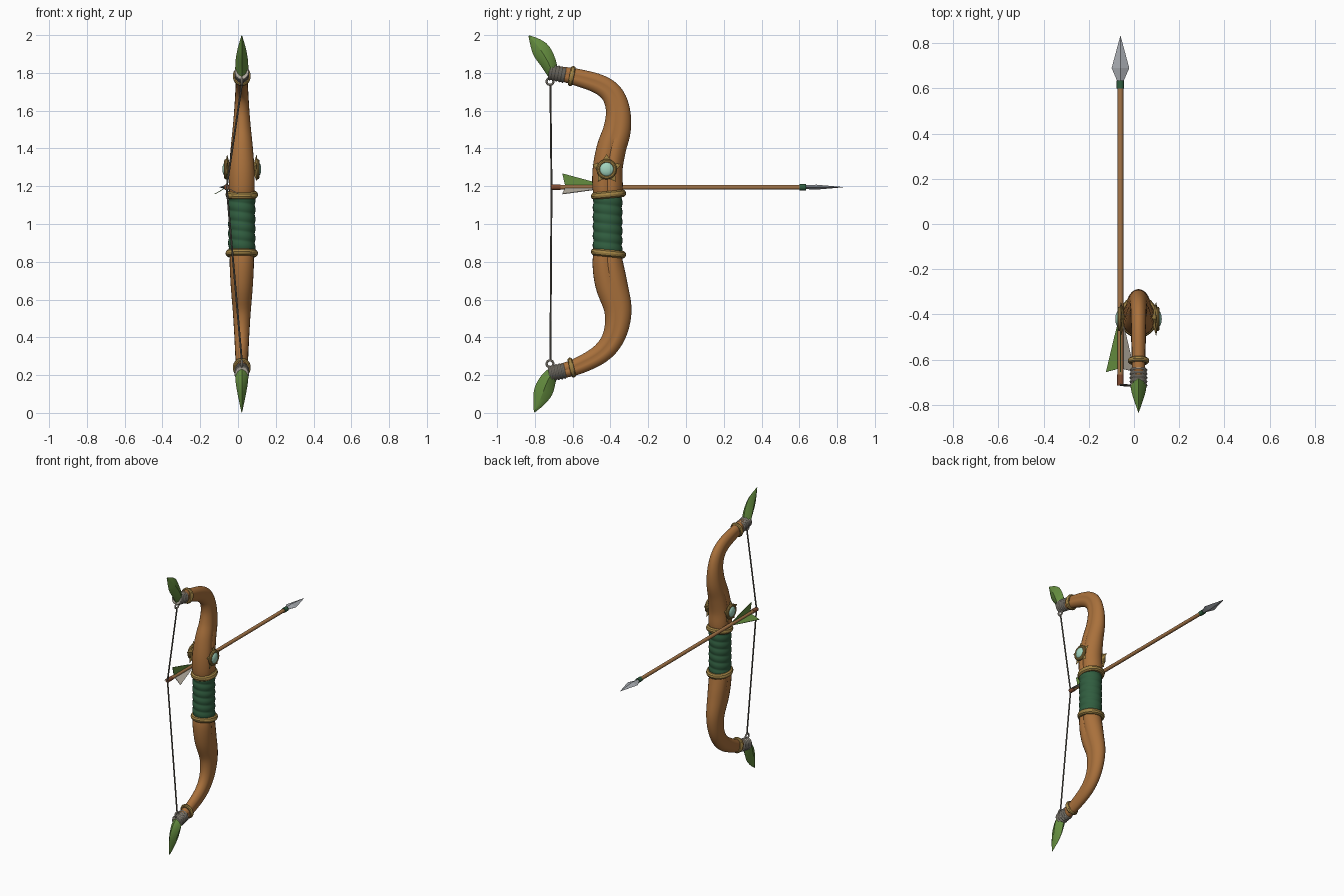
import bpy
from math import sin, cos, pi, tau, exp
from mathutils import Vector

if "Cube" in bpy.data.objects:
    bpy.data.objects.remove(bpy.data.objects["Cube"])

CX, AX, AZ = 0.02, -0.06, 1.195      # bow plane x, arrow x and z


def mat(name, r, g, b):
    m = bpy.data.materials.new(name)
    m.diffuse_color = (r, g, b, 1)
    m.use_nodes = True
    m.node_tree.nodes["Principled BSDF"].inputs["Base Color"].default_value = m.diffuse_color
    return m


WOOD = mat("wood", .40, .165, .045)
SHAFT = mat("shaft_wood", .38, .18, .065)
NOCK = mat("nock_brown", .22, .07, .03)
GRIP = mat("grip_green", .03, .11, .05)
GOLD = mat("gold", .36, .23, .06)
LEAF = mat("leaf_green", .13, .27, .05)
CLOTH = mat("cloth", .46, .42, .35)
CORD = mat("cord", .13, .12, .10)
STEEL = mat("steel", .38, .40, .43)
GEM = mat("gem", .36, .66, .52)


def finish(ob, name, m, angle=0.6):
    ob.name = name
    ob.data.materials.append(m)
    bpy.ops.object.select_all(action='DESELECT')
    ob.select_set(True)
    bpy.context.view_layer.objects.active = ob
    if angle:
        bpy.ops.object.shade_smooth_by_angle(angle=angle)
    return ob


def mesh(name, verts, faces, m, angle=0.6):
    me = bpy.data.meshes.new(name)
    me.from_pydata(verts, [], faces)
    ob = bpy.data.objects.new(name, me)
    bpy.context.collection.objects.link(ob)
    return finish(ob, name, m, angle)


def smooth(keys, steps):
    """Catmull-Rom through key tuples."""
    ks = [Vector(k) for k in keys]
    out = []
    for i in range(len(ks) - 1):
        a, b, c, d = ks[max(i - 1, 0)], ks[i], ks[i + 1], ks[min(i + 2, len(ks) - 1)]
        for j in range(steps):
            t = j / steps
            out.append(0.5 * (2 * b + (c - a) * t + (2 * a - 5 * b + 4 * c - d) * t * t
                              + (3 * b - a - 3 * c + d) * t ** 3))
    return out + [ks[-1]]


def loft(name, rows, n, m, shape=lambda a, i: 1.0, angle=0.6):
    """Rows of (y, z, radius in the bow plane, radius in x)."""
    verts, faces = [], []
    for i, (y, z, ry, rx) in enumerate(rows):
        p, q = rows[max(i - 1, 0)], rows[min(i + 1, len(rows) - 1)]
        t = Vector((q[0] - p[0], q[1] - p[1])).normalized()
        for k in range(n):
            a = tau * k / n
            f = shape(a, i)
            o = ry * sin(a) * f
            verts.append((CX + rx * cos(a) * f, y + t.y * o, z - t.x * o))
    L = len(rows)
    for i in range(L - 1):
        for k in range(n):
            k2 = (k + 1) % n
            faces.append((i * n + k, i * n + k2, (i + 1) * n + k2, (i + 1) * n + k))
    faces += [tuple(reversed(range(n))), tuple(range((L - 1) * n, L * n))]
    return mesh(name, verts, faces, m, angle)


def ring(name, loc, R, r, rot, m, sx=1.0):
    bpy.ops.mesh.primitive_torus_add(location=loc, rotation=rot, major_radius=R, minor_radius=r,
                                     major_segments=28, minor_segments=10)
    ob = bpy.context.object
    ob.scale.x = sx
    return finish(ob, name, m)


def rod(name, a, b, r, m, n=12):
    a, b = Vector(a), Vector(b)
    bpy.ops.mesh.primitive_cylinder_add(vertices=n, radius=r, depth=(b - a).length, location=(a + b) / 2)
    ob = bpy.context.object
    ob.rotation_euler = (b - a).to_track_quat('Z', 'Y').to_euler()
    return finish(ob, name, m)


# Bow body: one continuous limb with a groove along each side
body = [(-.69, .215, .036, .030), (-.58, .245, .044, .033), (-.45, .315, .052, .038),
        (-.38, .41, .060, .043), (-.36, .54, .072, .052), (-.395, .68, .085, .064),
        (-.415, .80, .080, .070), (-.415, .90, .066, .064), (-.415, 1.10, .066, .064),
        (-.415, 1.19, .080, .074), (-.415, 1.29, .079, .073), (-.395, 1.40, .078, .064),
        (-.365, 1.50, .073, .053), (-.36, 1.60, .064, .044), (-.39, 1.685, .058, .038),
        (-.46, 1.74, .052, .035), (-.59, 1.78, .044, .032), (-.69, 1.80, .036, .030)]
loft("bow_body", smooth(body, 5), 28, WOOD, lambda a, i: 1 - .17 * exp(-(sin(a) / .22) ** 2))

# Grip with spiral wrapping
grip = [(-.415, .85 + .30 * i / 60, .076, .070) for i in range(61)]
loft("grip_wrap", grip, 28, GRIP,
     lambda a, i: .97 + .07 * abs(sin(pi * (i * .30 / 60 / .05 + a / tau))), 1.0)

# Gold rings at the grip
for nm, z, tilt in (("upper", 1.155, .1), ("lower", .845, -.1)):
    ring(nm + "_grip_ring", (CX, -.41, z), .074, .020, (tilt, 0, 0), GOLD, .92)

# Limb ends: gold ring, cloth binding, leaf tip and string loop
leaves = {
    "upper": [(-.70, 1.78, .026, .034), (-.728, 1.852, .042, .034), (-.765, 1.915, .048, .025),
              (-.797, 1.957, .032, .014), (-.832, 1.997, .003, .002)],
    "lower": [(-.70, .225, .026, .034), (-.73, .175, .043, .034), (-.755, .115, .050, .025),
              (-.777, .06, .033, .014), (-.803, .004, .003, .002)]}
for nm, zr, rot, z0, z1, ze in (("upper", 1.783, 1.37, 1.788, 1.805, 1.755),
                                ("lower", .24, 1.81, .224, .207, .26)):
    ring(nm + "_limb_ring", (CX, -.605, zr), .041, .013, (rot, 0, 0), GOLD, .88)
    bind = []
    for i in range(21):
        t, r = i / 20, .037 + .004 * (i % 4 in (1, 2))
        bind.append((-.64 - .085 * t, z0 + (z1 - z0) * t, r + .002, r - .002))
    loft(nm + "_cloth_binding", bind, 20, CLOTH)
    # pinched section gives the leaf its sharp rims and midrib
    loft(nm + "_leaf_tip", smooth(leaves[nm], 3), 8, LEAF,
         lambda a, i: 1 - .12 * abs(sin(2 * a)), .5)
    ring(nm + "_string_loop", (CX, -.72, ze), .018, .006, (0, pi / 2, 0), CLOTH)

# Bowstring, pulled aside to the arrow nock
for nm, z in (("upper", 1.738), ("lower", .278)):
    rod(nm + "_bowstring", (CX, -.718, z), (AX, -.712, AZ), .005, CORD, 8)

# Jewelled ornaments on both sides
for nm, s in (("right", 1), ("left", -1)):
    X = lambda d: CX + s * d
    cy, cz = -.42, 1.29
    verts = [(X(.092), cy, cz), (X(.055), cy, cz)]
    for k in range(20):
        a = pi / 2 + tau * k / 20
        r = (.080, .056, .045, .056)[k % 4]
        verts.append((X(.078), cy + r * cos(a), cz + r * sin(a)))
    faces = []
    for k in range(20):
        p, q = 2 + k, 2 + (k + 1) % 20
        faces += [(0, p, q), (1, q, p)] if s > 0 else [(0, q, p), (1, p, q)]
    mesh(nm + "_ornament_petals", verts, faces, GOLD, .3)
    ring(nm + "_gem_bezel", (X(.083), cy, cz), .043, .011, (0, pi / 2, 0), GOLD)
    bpy.ops.mesh.primitive_uv_sphere_add(segments=20, ring_count=12, radius=1, location=(X(.085), cy, cz))
    bpy.context.object.scale = (.018, .038, .038)
    finish(bpy.context.object, nm + "_gem", GEM)

# Arrow shaft, nock and binding
rod("arrow_shaft", (AX, -.68, AZ), (AX, .61, AZ), .0125, SHAFT)
rod("arrow_nock", (AX, -.715, AZ), (AX, -.665, AZ), .0145, NOCK)
rod("arrowhead_binding", (AX, .60, AZ), (AX, .635, AZ), .0165, GRIP)

# Faceted arrowhead
sections = [(.63, .013, .010), (.69, .039, .013), (.832, .0008, .0008)]
verts = [(AX + w * cos(k * pi / 2), y, AZ + h * sin(k * pi / 2)) for y, w, h in sections for k in range(4)]
faces = [(i * 4 + k, (i + 1) * 4 + k, (i + 1) * 4 + (k + 1) % 4, i * 4 + (k + 1) % 4)
         for i in range(2) for k in range(4)] + [(0, 1, 2, 3), (11, 10, 9, 8)]
mesh("arrowhead", verts, faces, STEEL, 0)

# Three thin feather vanes
for nm, deg, m in (("top", 90, LEAF), ("left", 210, LEAF), ("right", 330, CLOTH)):
    a = deg * pi / 180
    d, side = Vector((cos(a), 0, sin(a))), Vector((-sin(a), 0, cos(a))) * .0018
    outline = [(.008, -.64), (.073, -.655), (.031, -.50), (.010, -.43)]
    pts = [Vector((AX, y, AZ)) + d * r for r, y in outline]
    verts = [p + side for p in pts] + [p - side for p in pts]
    faces = [(0, 1, 2, 3), (7, 6, 5, 4)] + [(k, k + 4, (k + 1) % 4 + 4, (k + 1) % 4) for k in range(4)]
    mesh(nm + "_vane", verts, faces, m, 0)

# Consistent outward normals
import bmesh
for ob in bpy.data.objects:
    bm = bmesh.new()
    bm.from_mesh(ob.data)
    bmesh.ops.recalc_face_normals(bm, faces=bm.faces)
    bm.to_mesh(ob.data)
    bm.free()
